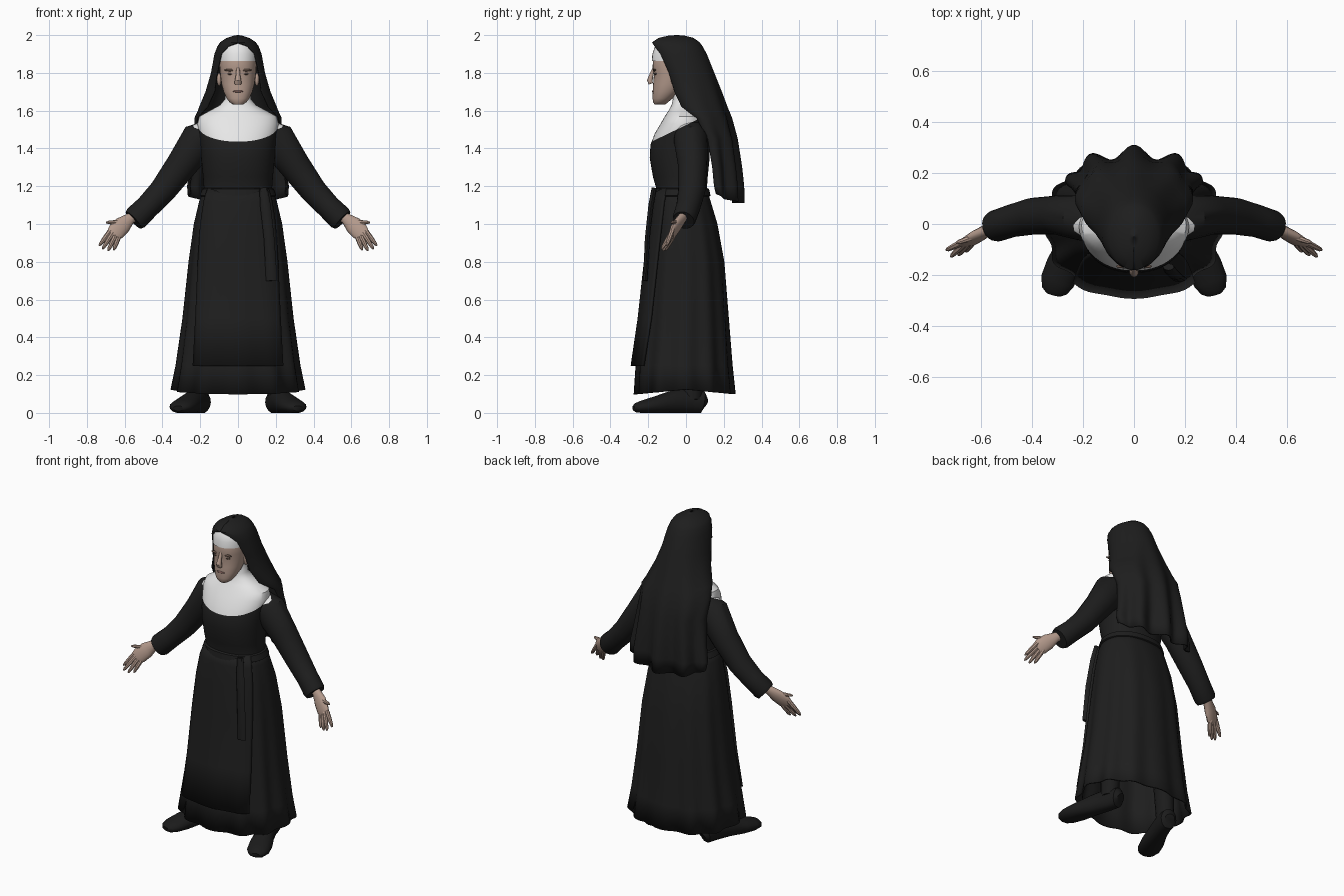
import bpy, bmesh, math
from mathutils import Vector

if "Cube" in bpy.data.objects:
    bpy.data.objects.remove(bpy.data.objects["Cube"])


def material(name, rgb):
    m = bpy.data.materials.new(name)
    m.diffuse_color = (*rgb, 1)
    m.use_nodes = True
    m.node_tree.nodes["Principled BSDF"].inputs["Base Color"].default_value = m.diffuse_color
    return m


BLACK = material("black cloth", (0.013, 0.013, 0.013))
SHOE = material("shoe leather", (0.011, 0.011, 0.011))
WHITE = material("white linen", (0.82, 0.82, 0.82))
SKIN = material("skin", (0.45, 0.32, 0.26))
SHADE = material("brow brown", (0.13, 0.085, 0.065))
LIP = material("lips", (0.28, 0.15, 0.13))

# sloping plane that separates the white collar from the black habit
COLLAR_CO = Vector((0, -0.18, 1.437))
COLLAR_NO = Vector((0, -0.125, 0.26)).normalized()


def loft(name, rings, mats, closed=True, cap=True, collar=False, mirror=False, thick=0.0, angle=40):
    """Skin a list of equal-length point rings."""
    bm = bmesh.new()
    rows = [[bm.verts.new(p) for p in r] for r in rings]
    n = len(rows[0])
    for a, b in zip(rows, rows[1:]):
        for i in range(n if closed else n - 1):
            j = (i + 1) % n
            bm.faces.new((a[i], a[j], b[j], b[i]))
    if cap and closed:
        bm.faces.new(rows[0])
        bm.faces.new(rows[-1])
    bmesh.ops.recalc_face_normals(bm, faces=bm.faces[:])
    if collar:
        bmesh.ops.bisect_plane(bm, geom=bm.verts[:] + bm.edges[:] + bm.faces[:],
                               plane_co=COLLAR_CO, plane_no=COLLAR_NO)
        for f in bm.faces:
            f.material_index = int((f.calc_center_median() - COLLAR_CO).dot(COLLAR_NO) > 0)
    me = bpy.data.meshes.new(name)
    bm.to_mesh(me)
    bm.free()
    ob = bpy.data.objects.new(name, me)
    bpy.context.collection.objects.link(ob)
    for m in mats:
        me.materials.append(m)
    bpy.ops.object.select_all(action='DESELECT')
    ob.select_set(True)
    bpy.context.view_layer.objects.active = ob
    bpy.ops.object.shade_smooth_by_angle(angle=math.radians(angle))
    if thick:
        s = ob.modifiers.new("thickness", 'SOLIDIFY')
        s.thickness = thick
        s.offset = -1
    if mirror:
        ob.modifiers.new("mirror", 'MIRROR')
    return ob


def spow(v, e):
    return math.copysign(abs(v) ** e, v)


def point(row, a, p=2.0, off=0.0, fold=0.0):
    """Point on a flattened section; a = 0 faces the front."""
    z, w, yf, yb = row[:4]
    k = 1 + fold * math.cos(12 * a)
    x = (w + off) * k * spow(math.sin(a), 2 / p)
    y = (yf + yb) / 2 - ((yb - yf) / 2 + off) * k * spow(math.cos(a), 2 / p)
    return (x, y, z)


def section(row, n=48, **kw):
    return [point(row, 2 * math.pi * i / n, **kw) for i in range(n)]


def tube(name, path, mat, hint=(0, 1, 0), n=16, floor=False, **kw):
    """Tube along (x, y, z, width, depth) stations; depth follows the hint."""
    pts = [Vector(s[:3]) for s in path]
    rings = []
    for i, s in enumerate(path):
        d = (pts[min(i + 1, len(pts) - 1)] - pts[max(i - 1, 0)]).normalized()
        v = Vector(hint)
        v = (v - d * v.dot(d)).normalized()
        u = d.cross(v)
        ring = []
        for k in range(n):
            a = 2 * math.pi * k / n
            q = pts[i] + u * s[3] * math.cos(a) + v * s[4] * math.sin(a)
            if floor:
                q.z = max(q.z, 0)
            ring.append(q)
        rings.append(ring)
    return loft(name, rings, mat, **kw)


def blob(name, loc, size, mat, mirror=True):
    rows = [(loc[2] + size[2] * math.sin(t), size[0] * math.cos(t), size[1] * math.cos(t))
            for t in [math.radians(a) for a in (-85, -50, -20, 20, 50, 85)]]
    rings = [[(loc[0] + w * math.cos(k * math.pi / 6), loc[1] + d * math.sin(k * math.pi / 6), z)
              for k in range(12)] for z, w, d in rows]
    return loft(name, rings, [mat], mirror=mirror, angle=80)


# torso with neck and white collar
torso = [(1.14, .19, -.16, .11), (1.18, .18, -.155, .11), (1.25, .185, -.175, .115),
         (1.35, .195, -.192, .125), (1.42, .2, -.188, .125), (1.48, .207, -.165, .12),
         (1.53, .215, -.135, .11), (1.57, .205, -.112, .10), (1.60, .15, -.092, .085),
         (1.63, .095, -.076, .06), (1.66, .07, -.07, .04), (1.72, .066, -.066, .03)]
loft("torso", [section(r, 56, p=2.2) for r in torso], [BLACK, WHITE], collar=True)

# skirt, folds deepening towards the hem
skirt = [(1.19, .178, -.155, .11, 0), (1.12, .205, -.168, .13, .003), (1.0, .232, -.18, .165, .008),
         (.8, .258, -.2, .2, .015), (.5, .288, -.228, .222, .022), (.25, .322, -.26, .24, .028),
         (.125, .345, -.268, .254, .035)]
rings = [section(r, 96, p=2.3, fold=r[4]) for r in skirt]
rings[-1] = [(x, y, z - .025 * abs(y) / .26) for x, y, z in rings[-1]]
loft("skirt", rings, [BLACK], cap=False, thick=.01)

# apron panel over the front of the skirt
rings = []
for i, r in enumerate(skirt[:-1]):
    half = math.radians(58 - 3.5 * i)
    rings.append([point(r, half * (k / 12 - 1), p=2.3, off=.01 + .004 * i, fold=r[4] * .4)
                  for k in range(25)])
loft("apron", rings, [BLACK], closed=False, thick=.012)

# belt and hanging belt end
belt = [(1.145, .196, -.165, .122), (1.15, .203, -.175, .13), (1.185, .19, -.17, .122), (1.19, .18, -.16, .113)]
loft("belt", [section(r, p=2.2) for r in belt], [BLACK])
tube("belt_end", [(.135, -.168, 1.19, .022, .014), (.145, -.185, 1.1, .028, .014),
                  (.165, -.205, .92, .028, .013), (.178, -.215, .7, .03, .012)], [BLACK], n=8)

# sleeves
tube("sleeve", [(.13, .02, 1.49, .07, .08), (.205, .025, 1.445, .1, .09), (.30, .035, 1.31, .082, .077),
                (.40, .03, 1.175, .07, .072), (.48, .012, 1.09, .064, .064), (.54, -.008, 1.032, .067, .062),
                (.553, -.012, 1.02, .06, .056), (.545, -.01, 1.03, .035, .035)][:7],
     [BLACK, WHITE], n=20, collar=True, mirror=True)

# hands
tube("palm", [(.52, 0, 1.06, .028, .026), (.57, -.022, 1.03, .029, .024), (.61, -.045, .995, .046, .023),
              (.645, -.068, .96, .047, .019), (.663, -.078, .942, .038, .012)], [SKIN], mirror=True)
fingers = [((.675, -.073, .965), (.735, -.102, .885)), ((.665, -.078, .95), (.717, -.128, .868)),
           ((.65, -.076, .938), (.688, -.122, .858)), ((.632, -.07, .932), (.658, -.108, .862)),
           ((.595, -.04, 1.01), (.698, -.075, 1.008))]
for i, (a, b) in enumerate(fingers):
    a, b = Vector(a), Vector(b)
    stations = [(*a.lerp(b, t), r, r) for t, r in ((-.15, .013), (.2, .0135), (.55, .012), (.88, .009), (1, .004))]
    tube("thumb" if i == 4 else "finger_%d" % (i + 1), stations, [SKIN], n=8, mirror=True)

# head
head = [(1.632, .025, -.165, -.11), (1.645, .045, -.174, -.095), (1.665, .06, -.177, -.07),
        (1.70, .076, -.176, -.03), (1.74, .087, -.174, 0), (1.79, .094, -.17, .03),
        (1.82, .097, -.177, .04), (1.87, .099, -.175, .05), (1.94, .085, -.15, .04)]
loft("head", [section(r, 32, p=2.15) for r in head], [SKIN])
band = [(1.862, .101, -.181, .05), (1.90, .102, -.178, .05), (1.94, .094, -.164, .04), (1.965, .07, -.14, .03)]
loft("headband", [section(r, 32, p=2.1) for r in band], [WHITE])
tube("nose", [(0, -.17, 1.825, .009, .008), (0, -.183, 1.79, .011, .011), (0, -.192, 1.76, .017, .016),
              (0, -.186, 1.742, .018, .012)], [SKIN], n=10)
blob("ear", (.1, -.06, 1.765), (.012, .02, .035), SKIN)
blob("brow", (.042, -.166, 1.815), (.03, .008, .007), SHADE)
blob("eye", (.04, -.16, 1.795), (.017, .007, .006), SHADE)
blob("mouth", (0, -.174, 1.702), (.027, .007, .006), LIP, mirror=False)

# veil: z, half width, middle y, back y, front y, half opening angle, fold depth
veil = [(1.998, .02, -.05, -.01, -.09, 180, 0), (1.985, .06, -.055, .04, -.145, 180, 0),
        (1.962, .095, -.05, .072, -.18, 180, 0), (1.94, .11, -.05, .088, -.182, 152, 0),
        (1.90, .125, -.045, .11, -.172, 135, 0), (1.8, .143, -.02, .15, -.135, 128, 0),
        (1.7, .172, .02, .187, -.1, 133, .006), (1.62, .205, .05, .215, -.07, 128, .01),
        (1.56, .23, .085, .237, .0, 110, .015), (1.45, .228, .12, .262, .05, 95, .025),
        (1.3, .245, .14, .278, .1, 92, .04), (1.2, .26, .15, .284, .1, 92, .05),
        (1.11, .255, .16, .284, .1, 92, .055)]
rings = []
for row, (z, w, ym, yb, yf, half, fold) in enumerate(veil):
    ring = []
    for i in range(73):
        t = i / 36 - 1
        a = math.radians(half) * t
        c = math.cos(a)
        k = 1 + fold * math.cos(9 * a) * (1 if c > 0 else .3)
        y = ym + ((yb - ym) if c > 0 else (ym - yf)) * c * k
        drop = .05 * t * t if row == len(veil) - 1 else 0
        ring.append((w * k * math.sin(a), y + (k - 1) * .35 * max(c, 0), z + drop))
    rings.append(ring)
cap = [(0, -.05, 2.0)] * 73
loft("veil", [cap] + rings, [BLACK], closed=False, thick=.008)

# legs and shoes
tube("leg", [(.17, .03, .6, .07, .07), (.2, .03, .25, .055, .06), (.21, .03, .07, .05, .055)],
     [SHOE], mirror=True)
tube("shoe", [(.185, .1, .045, .03, .03), (.19, .085, .055, .048, .06), (.207, .02, .062, .05, .07),
              (.24, -.07, .055, .055, .064), (.275, -.16, .04, .068, .048), (.3, -.225, .032, .067, .036),
              (.312, -.262, .027, .05, .026), (.316, -.277, .024, .028, .014)],
     [SHOE], hint=(0, 0, 1), floor=True, mirror=True)
